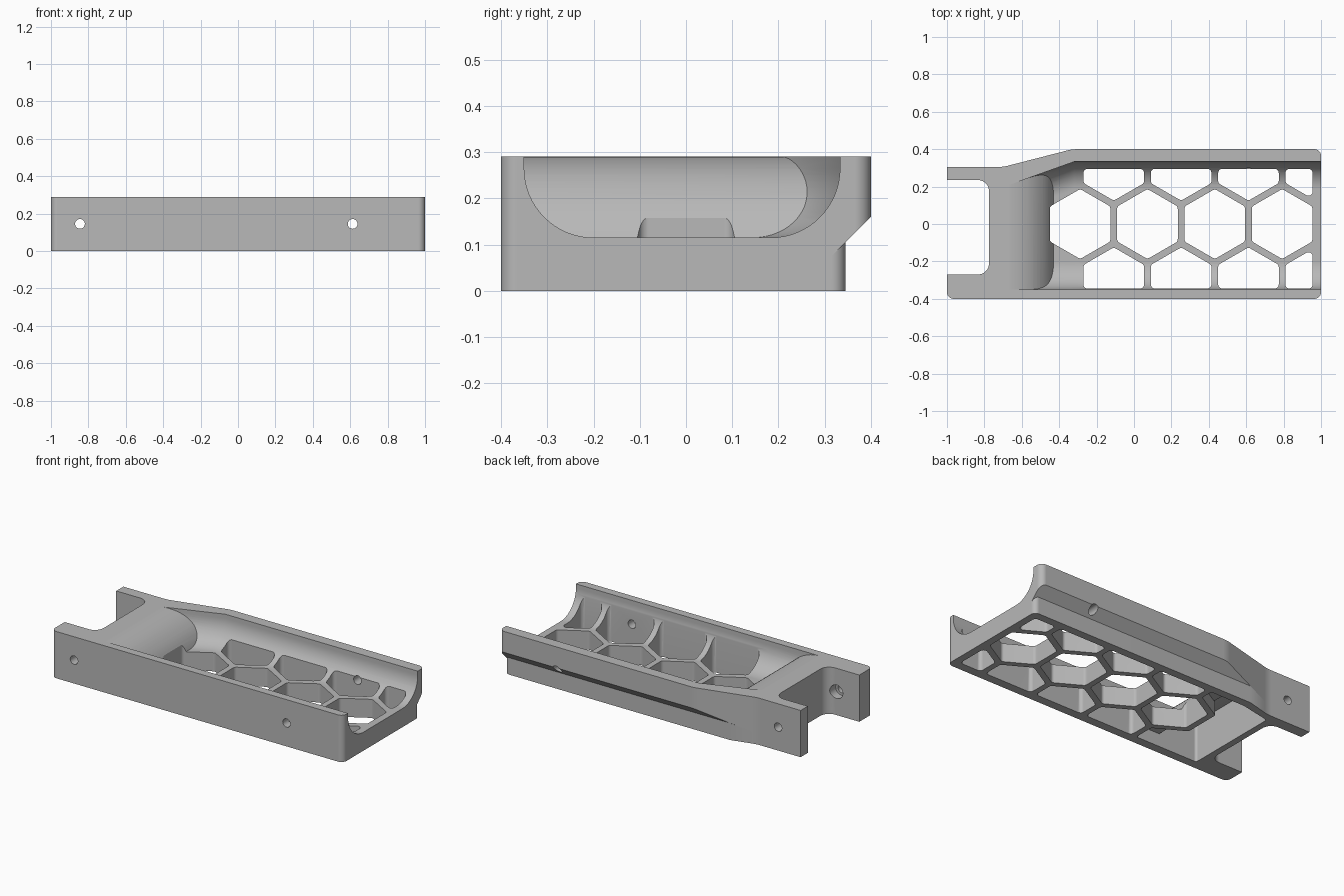
import bpy, bmesh
from math import radians, tan, sin, cos, sqrt, pi
from mathutils import Vector

cube = bpy.data.objects.get("Cube")
if cube:
    bpy.data.objects.remove(cube, do_unlink=True)

HEIGHT = 0.29


def make_object(name, bm):
    bmesh.ops.recalc_face_normals(bm, faces=bm.faces)
    mesh = bpy.data.meshes.new(name)
    bm.to_mesh(mesh)
    bm.free()
    obj = bpy.data.objects.new(name, mesh)
    bpy.context.collection.objects.link(obj)
    return obj


def loft(name, rings):
    """Closed solid through equal-length rings of 3D points."""
    bm = bmesh.new()
    loops = [[bm.verts.new(p) for p in ring] for ring in rings]
    n = len(loops[0])
    for a, b in zip(loops, loops[1:]):
        for i in range(n):
            j = (i + 1) % n
            bm.faces.new((a[i], a[j], b[j], b[i]))
    bm.faces.new(loops[0])
    bm.faces.new(loops[-1])
    return make_object(name, bm)


def rounded(points, steps=10):
    """Fillet each corner given as (u, v, radius)."""
    out = []
    for i, (u, v, r) in enumerate(points):
        p = Vector((u, v))
        if r == 0:
            out.append(p)
            continue
        a = (Vector(points[i - 1][:2]) - p).normalized()
        b = (Vector(points[(i + 1) % len(points)][:2]) - p).normalized()
        half = a.angle(b) / 2
        start, end = p + a * r / tan(half), p + b * r / tan(half)
        centre = p + (a + b).normalized() * r / sin(half)
        sa, sb = start - centre, end - centre
        sweep = pi - 2 * half
        for k in range(steps + 1):
            t = k / steps
            out.append(centre + (sa * sin((1 - t) * sweep)
                                 + sb * sin(t * sweep)) / sin(sweep))
    return out


def prism(name, points, lo, hi, axis="z"):
    place = {"x": lambda p, h: (h, p[0], p[1]),
             "y": lambda p, h: (p[0], h, p[1]),
             "z": lambda p, h: (p[0], p[1], h)}[axis]
    return loft(name, [[place(p, h) for p in points] for h in (lo, hi)])


def combine(target, tool, operation="DIFFERENCE"):
    mod = target.modifiers.new("cut", "BOOLEAN")
    mod.operation, mod.solver, mod.object = operation, "EXACT", tool
    graph = bpy.context.evaluated_depsgraph_get()
    mesh = bpy.data.meshes.new_from_object(target.evaluated_get(graph))
    target.modifiers.clear()
    target.data = mesh
    bpy.data.objects.remove(tool, do_unlink=True)


# Body: flared upper outline, chamfered underneath, on a narrower lower outline
front = [(-1, -0.4, 0.035), (1, -0.4, 0.035)]
neck = [(-0.7, 0.305, 0.2), (-1, 0.305, 0)]
upper = front + [(1, 0.4, 0.035), (-0.33, 0.4, 0.2)] + neck
lower = front + [(1, 0.345, 0.03), (-0.544, 0.345, 0)] + neck
body = prism("tray_body", rounded(upper), 0, HEIGHT)
combine(body, prism("chamfer_cutter",
                    [(0.1, -0.14), (0.6, 0.36), (0.6, -0.14)], -2, 2, "x"))
combine(body, prism("lower_body", rounded(lower), 0, 0.2), "UNION")

# Open slot between the two end arms
slot = [(-1.1, -0.27, 0), (-0.775, -0.27, 0.06),
        (-0.775, 0.235, 0.06), (-1.1, 0.235, 0)]
combine(body, prism("slot_cutter", rounded(slot), -0.1, 0.5))


# Rounded channel, narrowing toward the ramp
def channel_ring(x, back):
    left, r, floor = -0.35, 0.15, 0.115
    ring = [(x, left, 0.5)]
    angles = [radians(90 * k / 16) for k in range(17)]
    ring += [(x, left + r - r * cos(a), floor + r - r * sin(a)) for a in angles]
    ring += [(x, back - r + r * cos(a), floor + r - r * sin(a))
             for a in reversed(angles)]
    return ring + [(x, back, 0.5)]


channel = loft("channel_cutter", [channel_ring(1.2, 0.333),
                                  channel_ring(-0.32, 0.333),
                                  channel_ring(-0.74, 0.183)])
R, RAMP_X = 0.266, -0.68
ramp = [(1.2, 0.05), (-0.42, 0.05)]
for k in range(17):
    dx = 0.25 * sin(radians(90 - 90 * k / 16))
    ramp.append((RAMP_X + dx, HEIGHT + 0.0005 - R + sqrt(R * R - dx * dx)))
ramp += [(RAMP_X, 0.6), (1.2, 0.6)]
combine(channel, prism("ramp_cutter", ramp, -1, 1, "y"), "INTERSECT")
combine(body, channel)

# Honeycomb floor: a full middle row and clipped rows on both sides
PITCH, APO, RAD, CORNER = 0.36, 0.162, 0.187, 0.022
FIRST, ROW_Y, END_X = -0.288, 0.312, 0.955
for i in range(4):
    cx = FIRST + i * PITCH
    hexagon = [(cx + RAD * sin(radians(60 * k)), RAD * cos(radians(60 * k)), CORNER)
               for k in range(6)]
    combine(body, prism("hex_cutter", rounded(hexagon, 5), -0.1, 0.5))
    cx += PITCH / 2
    for side, limit in ((-1, 0.345), (1, 0.295)):
        shoulder = ROW_Y - RAD / 2
        cell = [(cx - APO, limit), (cx - APO, shoulder)]
        if cx + APO > END_X:
            cell += [(END_X, shoulder - (END_X - cx + APO) * tan(radians(30))),
                     (END_X, limit)]
        else:
            cell += [(cx, ROW_Y - RAD), (cx + APO, shoulder), (cx + APO, limit)]
        cell = [(x, side * y, CORNER) for x, y in cell]
        combine(body, prism("side_cell_cutter", rounded(cell, 5), -0.1, 0.26))

# Hollow under the ramp, open at the bottom
pocket = [(-0.735, -0.345), (-0.306, -0.345), (-0.306, -0.218), (-0.487, -0.114),
          (-0.487, 0.114), (-0.306, 0.218), (-0.306, 0.295), (-0.54, 0.295),
          (-0.735, 0.255)]
hollow = prism("hollow_cutter", rounded([(x, y, 0.015) for x, y in pocket], 5),
               -0.1, 0.4)
ceiling = [(-0.9, -0.05), (-0.9, 0.25), (-0.66, 0.25), (-0.55, 0.2),
           (-0.47, 0.08), (-0.2, 0.08), (-0.2, -0.05)]
combine(hollow, prism("ceiling_cutter", ceiling, -1, 1, "y"), "INTERSECT")
combine(body, hollow)


# Cross holes through both walls, with a counterbore inside the front arm
def bore(x, r, lo, hi):
    circle = [(x + r * cos(2 * pi * k / 32), 0.145 + r * sin(2 * pi * k / 32))
              for k in range(32)]
    combine(body, prism("bore_cutter", circle, lo, hi, "y"))


for x in (-0.845, 0.613):
    bore(x, 0.026, -0.6, 0.6)
bore(-0.845, 0.042, -0.32, -0.1)

# Single grey finish
grey = bpy.data.materials.new("plain_grey")
grey.use_nodes = True
colour = (0.48, 0.48, 0.48, 1)
grey.diffuse_color = colour
grey.node_tree.nodes["Principled BSDF"].inputs["Base Color"].default_value = colour
body.data.materials.clear()
body.data.materials.append(grey)
for face in body.data.polygons:
    face.material_index = 0

bpy.ops.object.select_all(action="DESELECT")
body.select_set(True)
bpy.context.view_layer.objects.active = body
bpy.ops.object.shade_smooth_by_angle(angle=radians(25))
weighted = body.modifiers.new("even_shading", "WEIGHTED_NORMAL")
weighted.keep_sharp = True
